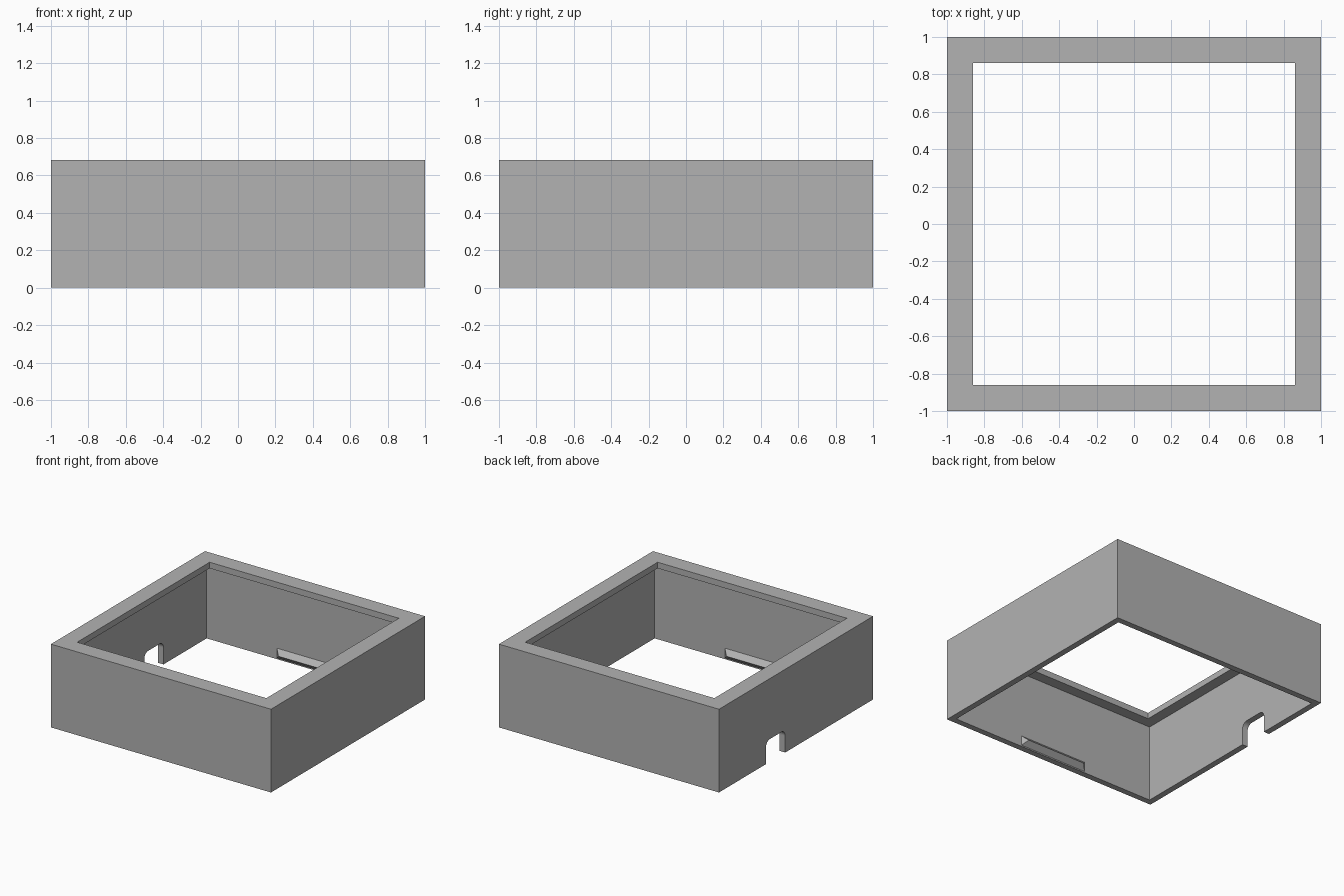
import bpy, bmesh
from math import cos, sin, pi

cube = bpy.data.objects.get("Cube")
if cube:
    bpy.data.objects.remove(cube, do_unlink=True)

HEIGHT, WALL, LIP, OPENING = 0.684, 0.05, 0.05, 0.86
INNER = 1 - WALL

grey = bpy.data.materials.new("plain_grey")
grey.use_nodes = True
GREY = (0.448, 0.448, 0.448, 1)
grey.diffuse_color = GREY
grey.node_tree.nodes["Principled BSDF"].inputs["Base Color"].default_value = GREY


def finish(name, bm):
    """Turn a bmesh into a flat-shaded object."""
    bmesh.ops.recalc_face_normals(bm, faces=bm.faces)
    mesh = bpy.data.meshes.new(name)
    bm.to_mesh(mesh)
    bm.free()
    mesh.materials.append(grey)
    obj = bpy.data.objects.new(name, mesh)
    bpy.context.collection.objects.link(obj)
    return obj


def bridge(bm, a, b):
    for i in range(len(a)):
        j = (i + 1) % len(a)
        bm.faces.new((a[i], a[j], b[j], b[i]))


# Square frame: wall section swept around four corners
bm = bmesh.new()
section = [(1, 0), (1, HEIGHT), (OPENING, HEIGHT), (OPENING, HEIGHT - LIP),
           (INNER, HEIGHT - LIP), (INNER, 0)]
loops = [[bm.verts.new((sx * r, sy * r, z))
          for sx, sy in ((-1, -1), (1, -1), (1, 1), (-1, 1))] for r, z in section]
for k, loop in enumerate(loops):
    bridge(bm, loop, loops[(k + 1) % len(loops)])
frame = finish("frame", bm)

# Cable notch with rounded top corners, cut through the -x wall
Y0, Y1, TOP, R = 0.14, 0.39, 0.187, 0.05
outline = [(Y0, -0.1), (Y1, -0.1)]
for cy, start in ((Y1 - R, 0), (Y0 + R, pi / 2)):
    for i in range(9):
        a = start + i * pi / 16
        outline.append((cy + R * cos(a), TOP - R + R * sin(a)))
bm = bmesh.new()
ends = [[bm.verts.new((x, y, z)) for y, z in outline] for x in (-1.1, -0.9)]
bridge(bm, *ends)
for end in ends:
    bm.faces.new(end)
cutter = finish("notch_cutter", bm)
cutter.hide_render = True

cut = frame.modifiers.new("notch", "BOOLEAN")
cut.operation = "DIFFERENCE"
cut.solver = "EXACT"
cut.object = cutter
bpy.context.view_layer.objects.active = frame
bpy.ops.object.modifier_apply(modifier=cut.name)
bpy.data.objects.remove(cutter, do_unlink=True)

# Snap ridges with sloped ends, on the inside of the front and back walls
HALF, DEPTH, LOW, HIGH = 0.31, 0.04, 0.01, 0.09
for name, side in (("front_snap_ridge", -1), ("back_snap_ridge", 1)):
    bm = bmesh.new()
    y = side * INNER
    base = [bm.verts.new((x, y, z)) for x, z in
            ((-HALF, LOW), (HALF, LOW), (HALF, HIGH), (-HALF, HIGH))]
    tip = [bm.verts.new((s * (HALF - DEPTH), y - side * DEPTH, (LOW + HIGH) / 2))
           for s in (-1, 1)]
    bm.faces.new(base)
    bm.faces.new((base[0], base[1], tip[1], tip[0]))
    bm.faces.new((base[2], base[3], tip[0], tip[1]))
    bm.faces.new((base[1], base[2], tip[1]))
    bm.faces.new((base[3], base[0], tip[0]))
    finish(name, bm)
